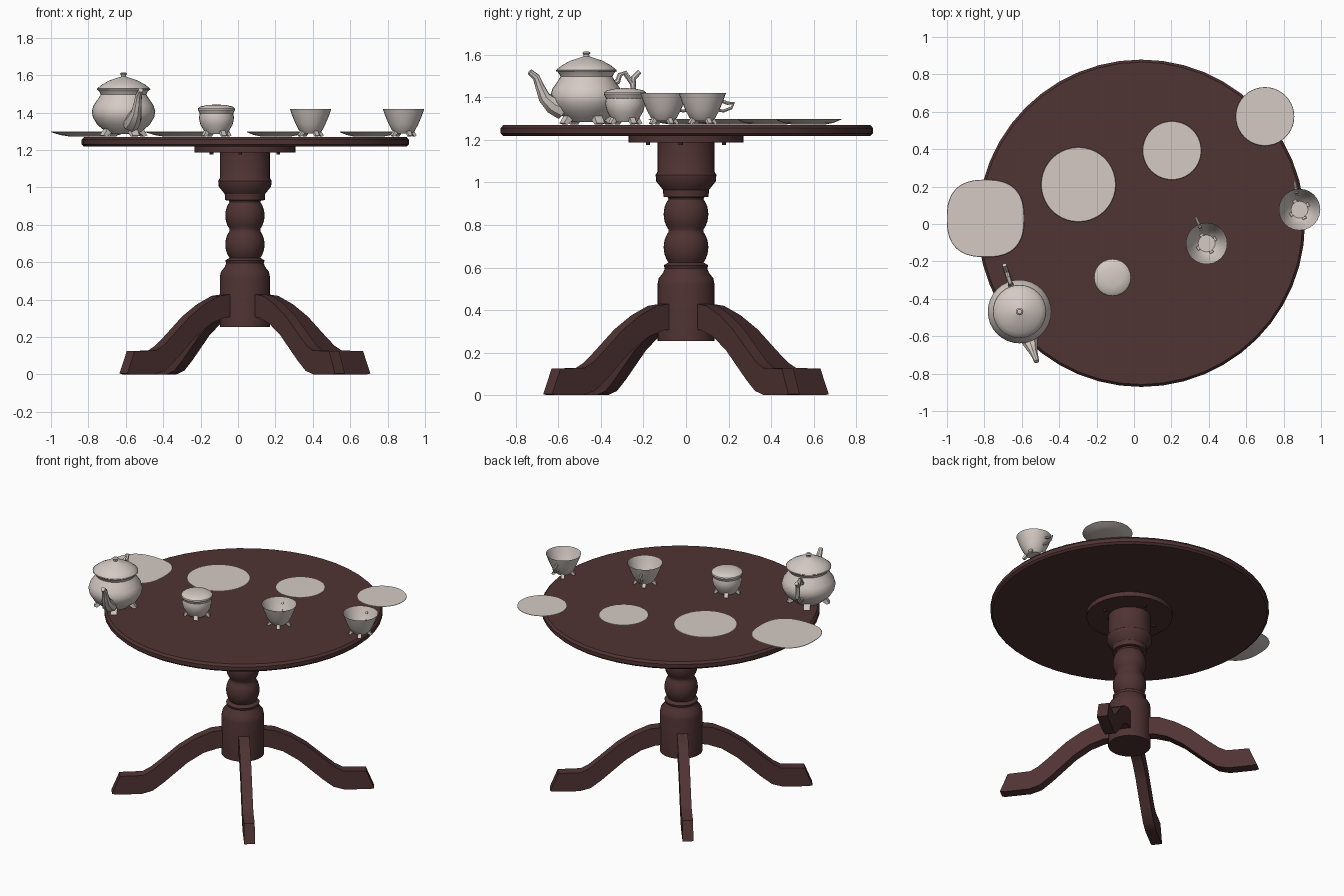
import bpy, bmesh, math
from mathutils import Vector

cube = bpy.data.objects.get("Cube")
if cube:
    bpy.data.objects.remove(cube, do_unlink=True)


def material(name, rgb):
    m = bpy.data.materials.new(name)
    m.use_nodes = True
    m.diffuse_color = (*rgb, 1)
    m.node_tree.nodes["Principled BSDF"].inputs["Base Color"].default_value = (*rgb, 1)
    return m


WOOD = material("dark red wood", (0.08, 0.033, 0.033))
CHINA = material("warm white china", (0.66, 0.59, 0.55))


def finish(name, bm, mat, at=(0, 0, 0), turn=0.0, smooth=True):
    mesh = bpy.data.meshes.new(name)
    bm.to_mesh(mesh)
    bm.free()
    mesh.materials.append(mat)
    ob = bpy.data.objects.new(name, mesh)
    bpy.context.collection.objects.link(ob)
    ob.location = at
    ob.rotation_euler.z = turn
    if smooth:
        bpy.ops.object.select_all(action='DESELECT')
        ob.select_set(True)
        bpy.context.view_layer.objects.active = ob
        bpy.ops.object.shade_smooth_by_angle(angle=math.radians(35))
    return ob


def lathe(name, profile, mat, x, y, sides=32, power=2, cap_top=True, inward=False):
    """Revolve (radius, z) points from bottom to top; power > 2 squares the outline."""
    bm = bmesh.new()
    rings = []
    for r, z in profile:
        ring = []
        for i in range(sides):
            a = 2 * math.pi * i / sides
            c, s = math.cos(a), math.sin(a)
            k = r / (abs(c) ** power + abs(s) ** power) ** (1 / power)
            ring.append(bm.verts.new((k * c, k * s, z)))
        rings.append(ring)
    for low, high in zip(rings, rings[1:]):
        for i in range(sides):
            j = (i + 1) % sides
            bm.faces.new((low[i], low[j], high[j], high[i]))
    bm.faces.new(rings[0][::-1])
    if cap_top:
        bm.faces.new(rings[-1])
    if inward:
        bmesh.ops.reverse_faces(bm, faces=bm.faces)
    return finish(name, bm, mat, (x, y, 0))


def tube(name, points, radii, mat, at, turn):
    """Tapered tube through (distance, z) points, in the plane given by turn."""
    bm = bmesh.new()
    sides, rings = 8, []
    for i, (d, z) in enumerate(points):
        a, b = points[max(i - 1, 0)], points[min(i + 1, len(points) - 1)]
        along = Vector((b[0] - a[0], 0, b[1] - a[1])).normalized()
        side = Vector((0, 1, 0))
        up = along.cross(side)
        ring = []
        for k in range(sides):
            t = 2 * math.pi * k / sides
            ring.append(bm.verts.new(Vector((d, 0, z)) + radii[i] * (math.cos(t) * side + math.sin(t) * up)))
        rings.append(ring)
    for p, q in zip(rings, rings[1:]):
        for k in range(sides):
            j = (k + 1) % sides
            bm.faces.new((p[k], p[j], q[j], q[k]))
    bm.faces.new(rings[0])
    bm.faces.new(rings[-1])
    bmesh.ops.recalc_face_normals(bm, faces=bm.faces)
    return finish(name, bm, mat, at, turn)


def prism(name, outline, width, mat, at, turn):
    """Side outline in (distance, z) given a width across."""
    bm = bmesh.new()
    face = bm.faces.new([bm.verts.new((d, -width / 2, z)) for d, z in outline])
    new = bmesh.ops.extrude_face_region(bm, geom=[face])["geom"]
    bmesh.ops.translate(bm, vec=(0, width, 0), verts=[v for v in new if isinstance(v, bmesh.types.BMVert)])
    bmesh.ops.recalc_face_normals(bm, faces=bm.faces)
    return finish(name, bm, mat, at, turn)


def feet(name, x, y, r_in, r_out, height):
    """Four small splayed feet under a vessel."""
    shape = [(r_in, 1.275 + height), (r_in, 1.275 + height * 0.4), (r_out * 0.85, 1.272),
             (r_out, 1.278), (r_in * 1.25, 1.275 + height)]
    for i in range(4):
        prism(f"{name}_foot_{i + 1}", shape, r_in * 0.5, CHINA, (x, y, 0), math.radians(30 + 90 * i))


# Table top, mounting disc and screws
CX = 0.037
lathe("table_top", [(0.862, 1.218), (0.875, 1.23), (0.875, 1.255), (0.862, 1.27)], WOOD, CX + 0.002, 0.004, 48)
lathe("mounting_disc", [(0.27, 1.187), (0.27, 1.219)], WOOD, CX, 0)
for i in range(4):
    a = math.radians(-8 + 90 * i)
    lathe(f"screw_{i + 1}", [(0.01, 1.175), (0.01, 1.19)], WOOD, CX + 0.18 * math.cos(a), 0.18 * math.sin(a), 8)

# Turned column with two beads
column = [(0.134, 0.255), (0.134, 0.52), (0.128, 0.55), (0.108, 0.575), (0.1, 0.595), (0.105, 0.61), (0.085, 0.622)]
for middle in (0.695, 0.85):
    for k in range(-4, 5):
        t = k / 4 * 0.95
        column.append((0.105 * math.sqrt(1 - t * t * 0.42), middle + 0.075 * t))
column += [(0.085, 0.93), (0.106, 0.932), (0.108, 0.965), (0.14, 1.005), (0.143, 1.035),
           (0.134, 1.05), (0.134, 1.19)]
lathe("column", column, WOOD, CX, 0)

# Four curved legs
leg_outline = [(0.08, 0.435), (0.2, 0.42), (0.3, 0.375), (0.4, 0.31), (0.52, 0.205), (0.58, 0.155), (0.63, 0.128),
               (0.775, 0.125), (0.825, 0.005), (0.8, 0), (0.64, 0), (0.57, 0.02), (0.5, 0.075), (0.35, 0.21),
               (0.25, 0.275), (0.16, 0.305), (0.08, 0.31)]
for i in range(4):
    prism(f"leg_{i + 1}", leg_outline, 0.068, WOOD, (CX, 0, 0), math.radians(38 + 90 * i))

# Plates
for i, (x, y, r, power) in enumerate([(0.70, 0.575, 0.157, 2), (0.203, 0.393, 0.157, 2),
                                      (-0.297, 0.211, 0.2, 2), (-0.794, 0.03, 0.207, 2.6)]):
    lathe(f"plate_{i + 1}", [(r * 0.5, 1.272), (r * 0.75, 1.28), (r, 1.296), (r * 0.99, 1.298)], CHINA, x, y, 40, power)

# Open thin-walled cups with small handles
for i, (x, y, turn) in enumerate([(0.388, -0.104, 112), (0.885, 0.077, 100)]):
    name = f"cup_{i + 1}"
    lathe(name, [(0.045, 1.288), (0.062, 1.305), (0.08, 1.34), (0.097, 1.38), (0.111, 1.42)],
          CHINA, x, y, 24, cap_top=False, inward=True)
    feet(name, x, y, 0.045, 0.075, 0.03)
    tube(name + "_handle", [(0.088, 1.385), (0.12, 1.372), (0.15, 1.372), (0.138, 1.35), (0.1, 1.335), (0.075, 1.34)],
         [0.008, 0.008, 0.007, 0.007, 0.007, 0.007], CHINA, (x, y, 0), math.radians(turn))

# Lidded sugar bowl
lathe("sugar_bowl", [(0.055, 1.285), (0.065, 1.3), (0.086, 1.335), (0.094, 1.37), (0.09, 1.395), (0.1, 1.415),
                     (0.098, 1.423), (0.085, 1.433), (0.05, 1.44), (0.012, 1.443)], CHINA, -0.115, -0.286, 24)
feet("sugar_bowl", -0.115, -0.286, 0.055, 0.085, 0.03)

# Teapot body, lid, spout and handle
TX, TY = -0.612, -0.468
lathe("teapot_body", [(0.08, 1.285), (0.1, 1.302), (0.14, 1.335), (0.164, 1.375), (0.17, 1.405), (0.16, 1.44),
                      (0.135, 1.475), (0.122, 1.497), (0.128, 1.51), (0.143, 1.528)], CHINA, TX, TY)
lathe("teapot_lid", [(0.143, 1.522), (0.14, 1.53), (0.115, 1.55), (0.075, 1.572), (0.03, 1.587), (0.014, 1.592),
                     (0.013, 1.6), (0.02, 1.608), (0.012, 1.615)], CHINA, TX, TY)
feet("teapot", TX, TY, 0.085, 0.135, 0.045)
tube("teapot_spout", [(0.12, 1.345), (0.17, 1.365), (0.21, 1.4), (0.232, 1.45), (0.25, 1.495), (0.282, 1.52)],
     [0.05, 0.042, 0.03, 0.022, 0.018, 0.014], CHINA, (TX, TY, 0), math.radians(-71))
tube("teapot_handle", [(0.14, 1.36), (0.2, 1.37), (0.235, 1.41), (0.23, 1.455), (0.232, 1.49), (0.262, 1.52)],
     [0.016, 0.015, 0.014, 0.014, 0.014, 0.012], CHINA, (TX, TY, 0), math.radians(108))
tube("teapot_thumb_rest", [(0.125, 1.46), (0.155, 1.475), (0.165, 1.505), (0.19, 1.515), (0.23, 1.46)],
     [0.014, 0.014, 0.012, 0.012, 0.012], CHINA, (TX, TY, 0), math.radians(108))
